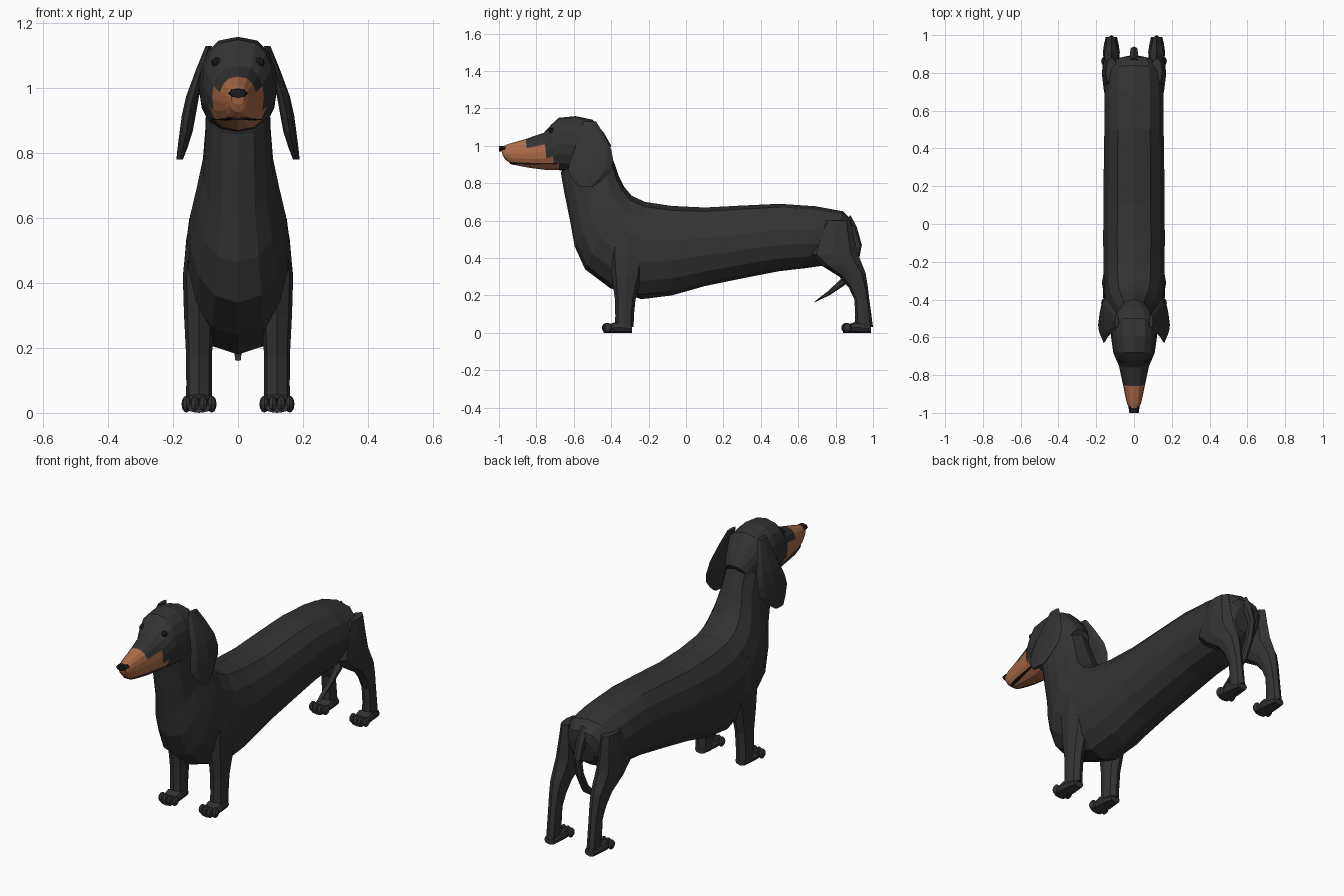
import bpy, bmesh, math
from mathutils import Matrix, Vector

default_cube = bpy.data.objects.get("Cube")
if default_cube:
    bpy.data.objects.remove(default_cube, do_unlink=True)


def make_material(name, red, green, blue):
    material = bpy.data.materials.new(name)
    material.use_nodes = True
    colour = (red, green, blue, 1)
    material.diffuse_color = colour
    shader = material.node_tree.nodes["Principled BSDF"]
    shader.inputs["Base Color"].default_value = colour
    return material


coat = make_material("charcoal coat", .033, .033, .033)
tan = make_material("tan muzzle", .42, .15, .065)
black = make_material("nose black", .01, .01, .01)


def finish(name, bm, materials):
    bmesh.ops.recalc_face_normals(bm, faces=bm.faces)
    mesh = bpy.data.meshes.new(name)
    bm.to_mesh(mesh)
    bm.free()
    for material in materials:
        mesh.materials.append(material)
    part = bpy.data.objects.new(name, mesh)
    bpy.context.collection.objects.link(part)


def with_midpoints(rings):
    """Insert a smoothly curved in-between ring after every given ring."""
    result = []
    last = len(rings) - 1
    for index in range(last):
        before = rings[max(index - 1, 0)]
        start, end = rings[index], rings[index + 1]
        after = rings[min(index + 2, last)]
        middle = [(9 * (b + c) - a - d) / 16
                  for a, b, c, d in zip(before, start, end, after)]
        result += [start, middle]
    return result + [rings[last]]


def loft(name, rings, sides=8, power=1, centre_x=0, side=1, materials=(coat,), rule=None):
    """Skin rings of (y, z) on one outline, (y, z) on the other, half width and optional x."""
    bm = bmesh.new()
    loops = []
    for y_top, z_top, y_low, z_low, width, *offset in with_midpoints(rings):
        top, low = Vector((0, y_top, z_top)), Vector((0, y_low, z_low))
        x_middle = offset[0] if offset else centre_x
        loop = []
        for step in range(sides):
            angle = math.tau * step / sides
            across, along = math.sin(angle), math.cos(angle)
            # The upper half is squarer than the lower half
            exponent = power if along > -.01 else (power + 1) / 2
            point = top.lerp(low, (1 - along) / 2)
            point.x = side * (x_middle + math.copysign(width * abs(across) ** exponent, across))
            loop.append(bm.verts.new(point))
        loops.append(loop)
    for near, far in zip(loops, loops[1:]):
        for step in range(sides):
            following = (step + 1) % sides
            bm.faces.new((near[step], near[following], far[following], far[step]))
    bm.faces.new(loops[0])
    bm.faces.new(loops[-1])
    if rule:
        for face in bm.faces:
            face.material_index = int(rule(face.calc_center_median()))
    finish(name, bm, materials)


def ball(name, centre, size, material):
    bm = bmesh.new()
    placement = Matrix.Translation(centre) @ Matrix.Diagonal((*size, 1))
    bmesh.ops.create_uvsphere(bm, u_segments=8, v_segments=6, radius=1, matrix=placement)
    finish(name, bm, (material,))


def foot(label, heel, centre_x, side):
    # Low paw running forward from the heel, with four toes
    sections = ((0, .04, .03), (.08, .06, .045), (.15, .03, .035))
    rings = [(heel - reach, height, heel - reach, 0, width)
             for reach, height, width in sections]
    loft(label + "_foot", rings, power=.6, centre_x=centre_x, side=side)
    for toe in range(4):
        spread = toe - 1.5
        forward = heel - .14 + abs(spread) * .008
        centre = (side * (centre_x + spread * .026), forward, .027)
        ball(f"{label}_toe_{toe + 1}", centre, (.015, .024, .026), coat)


# Trunk and neck, from rump to throat
loft("body", [
    (.89, .56, .86, .43, .07),
    (.84, .65, .74, .36, .15),
    (.5, .69, .5, .33, .16),
    (.1, .67, .1, .25, .165),
    (-.22, .7, -.24, .18, .165),
    (-.33, .78, -.54, .34, .15),
    (-.38, .9, -.62, .6, .11),
    (-.42, 1, -.67, .86, .1),
], sides=14, power=.75)


def is_tan(centre):
    # Everything below a line that climbs toward the nose
    return centre.z + .8 * centre.y < .36 and centre.y < -.65


# Skull and tapering snout
loft("head", [
    (-.4, 1, -.46, .9, .06),
    (-.5, 1.14, -.55, .85, .12),
    (-.68, 1.15, -.68, .87, .11),
    (-.76, 1.07, -.74, .87, .08),
    (-.95, 1.01, -.93, .9, .04),
    (-.99, .99, -.98, .95, .02),
], sides=16, power=.75, materials=(coat, tan), rule=is_tan)

loft("nose", [
    (-.96, 1, -.97, .97, .03),
    (-1, 1, -1, .97, .025),
], materials=(black,))

loft("mouth_line", [
    (-.69, .908, -.69, .9, .08),
    (-.85, .908, -.85, .9, .055),
    (-.94, .912, -.94, .904, .027),
], power=.6, materials=(black,))

# Tail hangs from the rump and curls forward between the legs
loft("tail", [
    (.88, .63, .83, .57, .03),
    (.94, .47, .9, .47, .02),
    (.87, .27, .84, .3, .02),
    (.68, .16, .69, .17, .01),
], sides=6)

for side, label in ((1, "left"), (-1, "right")):
    # Drooping ear that flares outward
    loft(label + "_ear", [
        (-.55, 1.13, -.48, 1.13, .01, .09),
        (-.6, .97, -.4, .98, .02, .14),
        (-.63, .86, -.4, .87, .02, .16),
        (-.57, .78, -.5, .78, .01, .18),
    ], side=side)
    ball(label + "_eye", (side * .066, -.72, 1.08), (.016, .014, .015), black)

    # Front leg with shoulder
    loft(label + "_front_leg", [
        (-.38, .58, -.26, .58, .03),
        (-.41, .42, -.21, .42, .05),
        (-.38, .18, -.27, .18, .04),
        (-.38, .03, -.28, .03, .04),
    ], power=.75, centre_x=.12, side=side)
    foot(label + "_front", -.29, .12, side)

    # Hind leg with broad thigh, bent hock and narrow shank
    loft(label + "_hind_leg", [
        (.74, .6, .88, .6, .03),
        (.66, .42, .92, .42, .05),
        (.82, .3, .96, .32, .04),
        (.9, .18, .98, .18, .03),
        (.9, .03, 1, .03, .03),
    ], power=.75, centre_x=.12, side=side)
    foot(label + "_hind", .99, .12, side)
